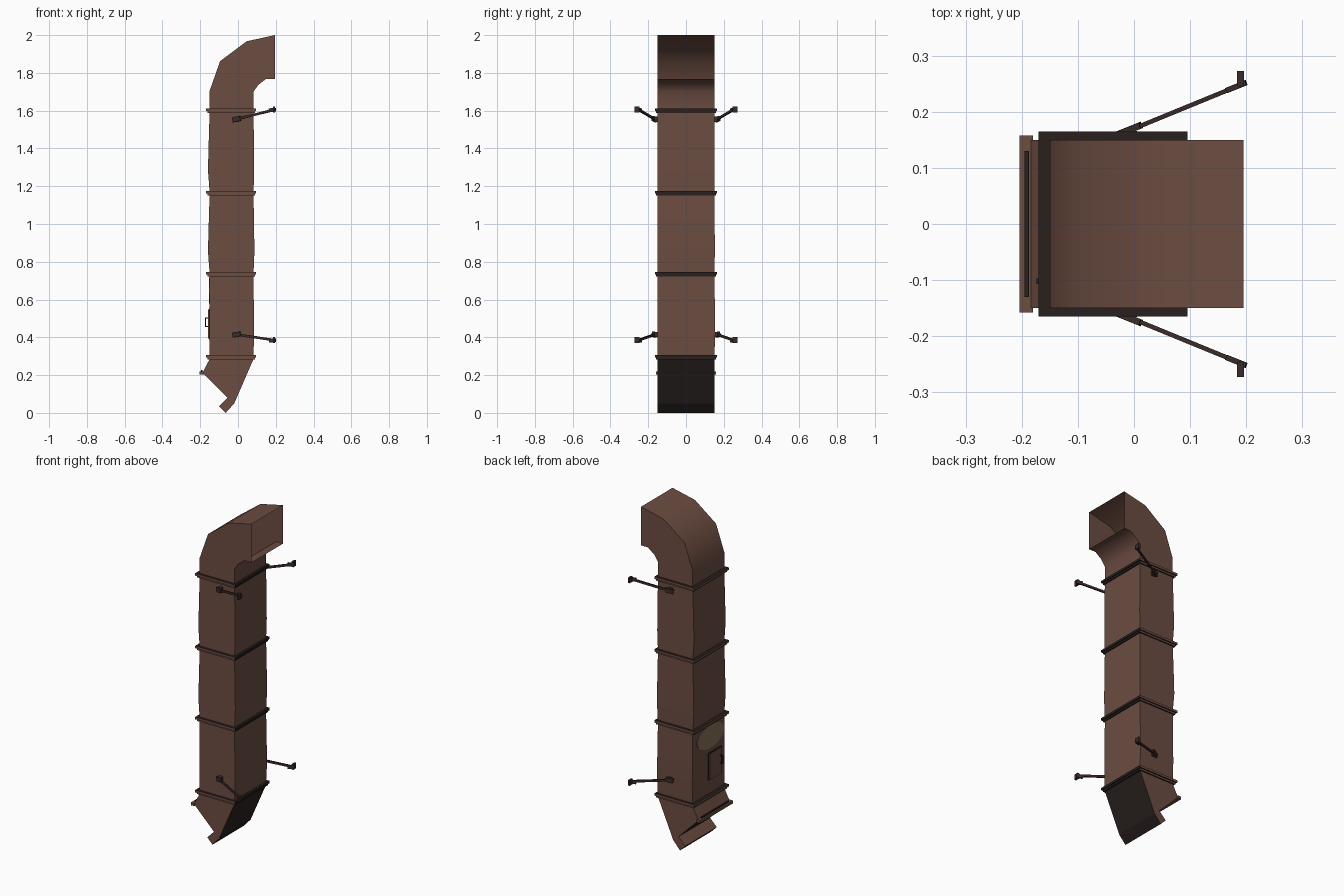
import bpy, bmesh, math
from mathutils import Vector

cube = bpy.data.objects.get("Cube")
if cube:
    bpy.data.objects.remove(cube)


def material(name, rgb):
    m = bpy.data.materials.new(name)
    m.use_nodes = True
    m.diffuse_color = (*rgb, 1)
    bsdf = m.node_tree.nodes["Principled BSDF"]
    bsdf.inputs["Base Color"].default_value = (*rgb, 1)
    bsdf.inputs["Roughness"].default_value = 0.8
    return m


RUST = material("rust brown", (0.15, 0.074, 0.054))
DARK = material("dark iron", (0.021, 0.0145, 0.0135))
ARM = material("dark rust", (0.04, 0.024, 0.02))
PALE = material("pale patch", (0.24, 0.165, 0.095))

W = 0.15            # half width of the duct
X0, X1 = -0.15, 0.082


def finish(name, bm, mats, rule=None, smooth=None):
    bmesh.ops.recalc_face_normals(bm, faces=bm.faces[:])
    bm.normal_update()
    if rule:
        for f in bm.faces:
            f.material_index = rule(f)
    me = bpy.data.meshes.new(name)
    bm.to_mesh(me)
    bm.free()
    for m in mats:
        me.materials.append(m)
    ob = bpy.data.objects.new(name, me)
    bpy.context.collection.objects.link(ob)
    if smooth:
        bpy.ops.object.select_all(action='DESELECT')
        ob.select_set(True)
        bpy.context.view_layer.objects.active = ob
        bpy.ops.object.shade_smooth_by_angle(angle=math.radians(smooth))
    return ob


def add_box(bm, x0, x1, y0, y1, z0, z1):
    vs = bmesh.ops.create_cube(bm, size=1)["verts"]
    for v in vs:
        v.co = ((x0 + x1) / 2 + v.co.x * (x1 - x0),
                (y0 + y1) / 2 + v.co.y * (y1 - y0),
                (z0 + z1) / 2 + v.co.z * (z1 - z0))


def box(name, mat, *limits):
    bm = bmesh.new()
    add_box(bm, *limits)
    return finish(name, bm, [mat])


def loft(bm, rings):
    """Skin a list of equal point loops into an open tube."""
    loops = [[bm.verts.new(p) for p in ring] for ring in rings]
    for a, b in zip(loops, loops[1:]):
        for i in range(len(a)):
            j = (i + 1) % len(a)
            bm.faces.new((a[i], a[j], b[j], b[i]))


def rect(xa, za, xb, zb, w=W):
    return [(xa, -w, za), (xb, -w, zb), (xb, w, zb), (xa, w, za)]


# Straight duct sections, slightly dented outwards
joints = [0.295, 0.735, 1.163, 1.6]
bulges = [(0.0, 0.003, 0.005), (0.009, 0.005, 0.003), (0.009, 0.004, 0.001)]
for n, (left, right, side) in enumerate(bulges):
    lo, hi = joints[n], joints[n + 1]
    bm = bmesh.new()
    rings = []
    for t, k in ((0, 0), (0.28, 1), (0.6, 0.6), (1, 0)):
        z = lo + (hi - lo) * t
        rings.append([(X0 - left * k, -W, z), (X1 + right * k, -W, z),
                      (X1 + right * k, W + side * k, z),
                      (X0 - left * k, W + side * k, z)])
    loft(bm, rings)
    finish(f"duct_section_{n + 1}", bm, [RUST], smooth=35)

# Flanged joint bands: a wide plate over a narrower one
for n, z in enumerate(joints):
    bm = bmesh.new()
    add_box(bm, -0.17, 0.095, -0.165, 0.165, z - 0.002, z + 0.012)
    add_box(bm, -0.162, 0.089, -0.158, 0.158, z - 0.013, z - 0.002)
    finish(f"joint_band_{n + 1}", bm, [RUST, DARK],
           lambda f: 0 if abs(f.normal.y) > 0.5 or f.normal.x < -0.5 else 1)

# Open elbow at the top
outer = [(X0, 1.6), (X0, 1.705), (-0.095, 1.862), (0.045, 1.967), (0.195, 2.0)]
inner = [(X1, 1.6), (X1, 1.7), (0.106, 1.735), (0.148, 1.768), (0.195, 1.768)]
bm = bmesh.new()
loft(bm, [rect(*o, *i) for o, i in zip(outer, inner)])
finish("top_elbow", bm, [RUST], smooth=45)

# Bottom chute, extruded from its side outline
outline = [(X0, 0.285), (X1, 0.285), (-0.02, 0.05), (-0.065, 0.0),
           (-0.1, 0.035), (-0.055, 0.08), (-0.188, 0.212)]
bm = bmesh.new()
face = bm.faces.new([bm.verts.new((x, -W, z)) for x, z in outline])
new = bmesh.ops.extrude_face_region(bm, geom=[face])["geom"]
bmesh.ops.translate(bm, vec=(0, 2 * W, 0),
                    verts=[v for v in new if isinstance(v, bmesh.types.BMVert)])
finish("bottom_chute", bm, [RUST, DARK],
       lambda f: 1 if f.normal.z < -0.1 and abs(f.normal.y) < 0.5 else 0)

# Chute rim and hinge rod
box("chute_rim", RUST, -0.204, -0.18, -0.158, 0.158, 0.204, 0.22)
box("rim_hinge", DARK, -0.195, -0.187, -0.13, 0.13, 0.22, 0.226)

# Inspection door with handle on the right face
box("door_frame", DARK, -0.154, X0, -0.122, 0.004, 0.388, 0.552)
box("door_panel", RUST, -0.158, X0, -0.117, -0.001, 0.393, 0.547)
bm = bmesh.new()
add_box(bm, -0.174, -0.169, -0.107, -0.097, 0.455, 0.505)
for z in (0.455, 0.499):
    add_box(bm, -0.17, -0.155, -0.107, -0.097, z, z + 0.006)
finish("door_handle", bm, [DARK])

# Pale oval patch above the door
bm = bmesh.new()
bm.faces.new([bm.verts.new((-0.153, -0.018 + 0.128 * math.cos(a),
                            0.648 + 0.07 * math.sin(a)))
              for a in (i * math.tau / 32 for i in range(32))])
new = bmesh.ops.extrude_face_region(bm, geom=bm.faces[:])["geom"]
bmesh.ops.translate(bm, vec=(0.004, 0, 0),
                    verts=[v for v in new if isinstance(v, bmesh.types.BMVert)])
finish("oval_patch", bm, [PALE])


# Wall support arms with pads at both ends
def add_beam(bm, a, b, wide, thick):
    a, b = Vector(a), Vector(b)
    d = (b - a).normalized()
    side = d.cross(Vector((0, 0, 1))).normalized()
    up = side.cross(d)
    vs = bmesh.ops.create_cube(bm, size=1)["verts"]
    for v in vs:
        c = v.co.copy()
        v.co = (a + b) / 2 + d * c.x * (b - a).length + side * c.y * thick + up * c.z * wide


for level, z0, z1 in (("upper", 1.555, 1.605), ("lower", 0.415, 0.385)):
    for name, s in (("front", -1), ("back", 1)):
        bm = bmesh.new()
        add_beam(bm, (-0.01, s * 0.166, z0), (0.195, s * 0.25, z1), 0.013, 0.008)
        add_beam(bm, (-0.028, s * 0.16, z0 - 0.004), (0.012, s * 0.176, z0 + 0.004),
                 0.026, 0.012)
        add_beam(bm, (0.165, s * 0.238, z1 - 0.003), (0.2, s * 0.252, z1), 0.02, 0.01)
        add_box(bm, 0.184, 0.196, *sorted((s * 0.245, s * 0.273)), z1 - 0.016, z1 + 0.016)
        add_box(bm, -0.02, 0.005, *sorted((s * 0.148, s * 0.166)), z0 - 0.014, z0 + 0.014)
        finish(f"{level}_{name}_arm", bm, [ARM])
